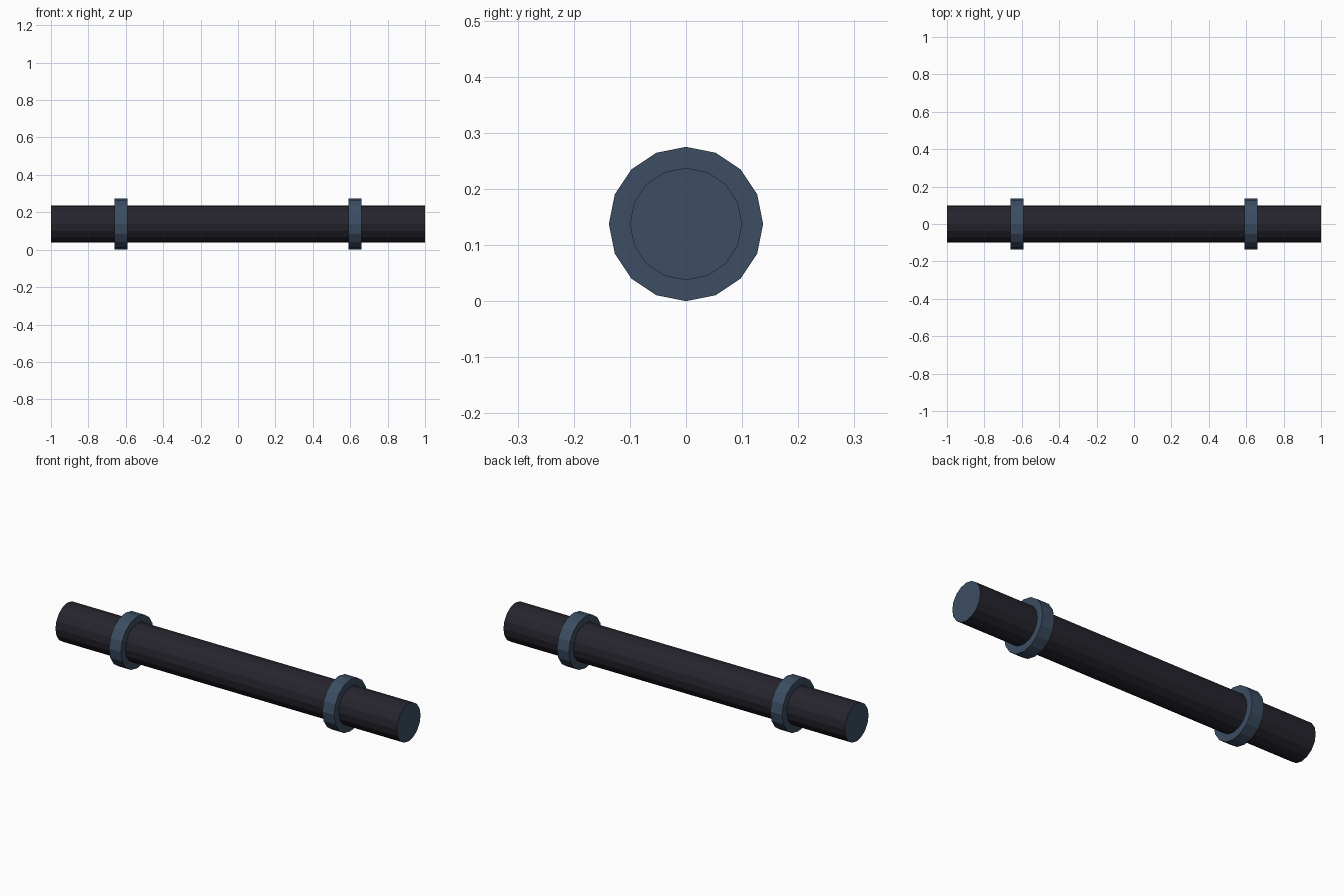
import bpy, math
from mathutils import Matrix

if "Cube" in bpy.data.objects:
    bpy.data.objects.remove(bpy.data.objects["Cube"])

R_RING, R_ROD, SIDES = 0.1375, 0.1, 16


def material(name, rgb):
    m = bpy.data.materials.new(name)
    m.diffuse_color = (*rgb, 1)
    m.use_nodes = True
    m.node_tree.nodes["Principled BSDF"].inputs["Base Color"].default_value = m.diffuse_color
    return m


dark = material("near black", (0.019, 0.018, 0.027))
blue = material("slate blue", (0.045, 0.075, 0.125))


def cylinder_x(name, x, radius, length, mats):
    """Flat-sided cylinder along x with a vertex at the top."""
    bpy.ops.mesh.primitive_cylinder_add(vertices=SIDES, radius=radius, depth=length)
    ob = bpy.context.object
    ob.name = name
    ob.data.transform(Matrix.Rotation(math.pi / 2, 4, 'Y'))
    ob.location = (x, 0, R_RING)
    for m in mats:
        ob.data.materials.append(m)
    return ob


# Long rod: dark sides, blue end caps
rod = cylinder_x("rod", 0, R_ROD, 2.0, [dark, blue])
for p in rod.data.polygons:
    p.material_index = 1 if abs(p.normal.x) > 0.9 else 0

# Two collars around the rod
for side, label in ((-1, "left"), (1, "right")):
    cylinder_x(label + "_collar", side * 0.625, R_RING, 0.07, [blue])
